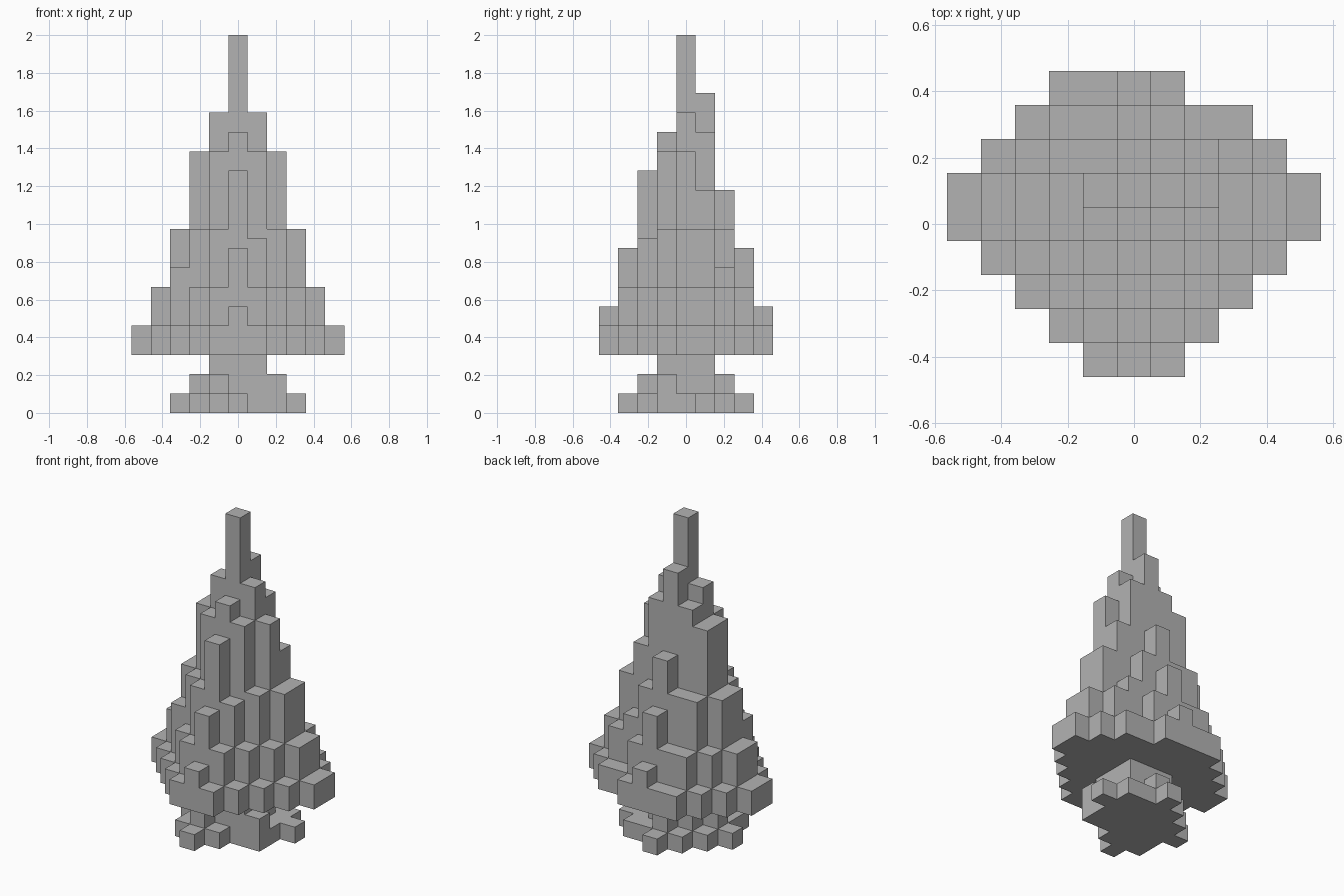
import bpy
import bmesh

U = 2 / 19.5  # edge of one block

cube = bpy.data.objects.get("Cube")
if cube:
    bpy.data.objects.remove(cube, do_unlink=True)

grey = bpy.data.materials.new("plain_grey")
grey.use_nodes = True
COLOUR = (0.45, 0.45, 0.45, 1)
grey.diffuse_color = COLOUR
grey.node_tree.nodes["Principled BSDF"].inputs["Base Color"].default_value = COLOUR


def block_shell(name, heights, base, joint=()):
    """Outer skin of block columns; cells in joint are left open where parts meet."""
    bm = bmesh.new()

    def quad(*corners):
        bm.faces.new([bm.verts.new((x * U, y * U, z * U)) for x, y, z in corners])

    for (i, j), top in heights.items():
        l, r, f, b = i - .5, i + .5, j - .5, j + .5
        is_joint = (i, j) in joint
        if not (is_joint and base == 0):
            quad((l, f, top), (r, f, top), (r, b, top), (l, b, top))
        if not (is_joint and base > 0):
            quad((l, b, base), (r, b, base), (r, f, base), (l, f, base))
        # side walls rise only above the neighbouring column
        walls = {(i, j - 1): ((l, f), (r, f)), (i + 1, j): ((r, f), (r, b)),
                 (i, j + 1): ((r, b), (l, b)), (i - 1, j): ((l, b), (l, f))}
        for neighbour, (p, q) in walls.items():
            low = heights.get(neighbour, base)
            if low < top:
                quad((*p, low), (*q, low), (*q, top), (*p, top))
    bmesh.ops.remove_doubles(bm, verts=bm.verts, dist=U / 100)
    mesh = bpy.data.meshes.new(name)
    bm.to_mesh(mesh)
    bm.free()
    mesh.materials.append(grey)
    obj = bpy.data.objects.new(name, mesh)
    bpy.context.collection.objects.link(obj)
    return obj


# foliage: stepped rings around a tall spine
RING_TOP = {1: 15.5, 2: 13.5, 3: 9.5, 4: 6.5, 5: 4.5}
SPINE = [5.5, 8.5, 12.5, 14.5, 19.5, 16.5, 11.5, 8.5, 5.5]


def ring(i, j):
    if j <= 0:
        return abs(i) - j
    return abs(i) + (j if abs(i) < 2 else j - 1)


foliage = {(i, j): RING_TOP[ring(i, j)]
           for i in range(-5, 6) for j in range(-4, 5)
           if i and ring(i, j) in RING_TOP}
foliage.update({(0, j - 4): top for j, top in enumerate(SPINE)})
# irregular branches
foliage.update({(-1, 1): 14.5, (1, 1): 14.5, (2, 1): 11.5, (2, 2): 7.5,
                (2, 3): 4.5, (1, -2): 9, (-3, -1): 7.5})
del foliage[2, 4]

# trunk with spreading roots
trunk_cells = {(i, j): 3 for i in (-1, 0, 1) for j in (-1, 0, 1)}
roots = {cell: 2 for cell in [(-1, -2), (2, -1), (0, 2), (-2, 0)]}
roots.update({cell: 1 for cell in [
    (-1, -3), (0, -2), (-2, -2), (-2, -1), (2, 0), (2, 1), (3, 1), (2, 2),
    (1, 2), (0, 3), (-1, 2), (-2, 1), (-3, 0)]})

block_shell("foliage", foliage, 3, trunk_cells)
block_shell("trunk_and_roots", {**trunk_cells, **roots}, 0, trunk_cells)
